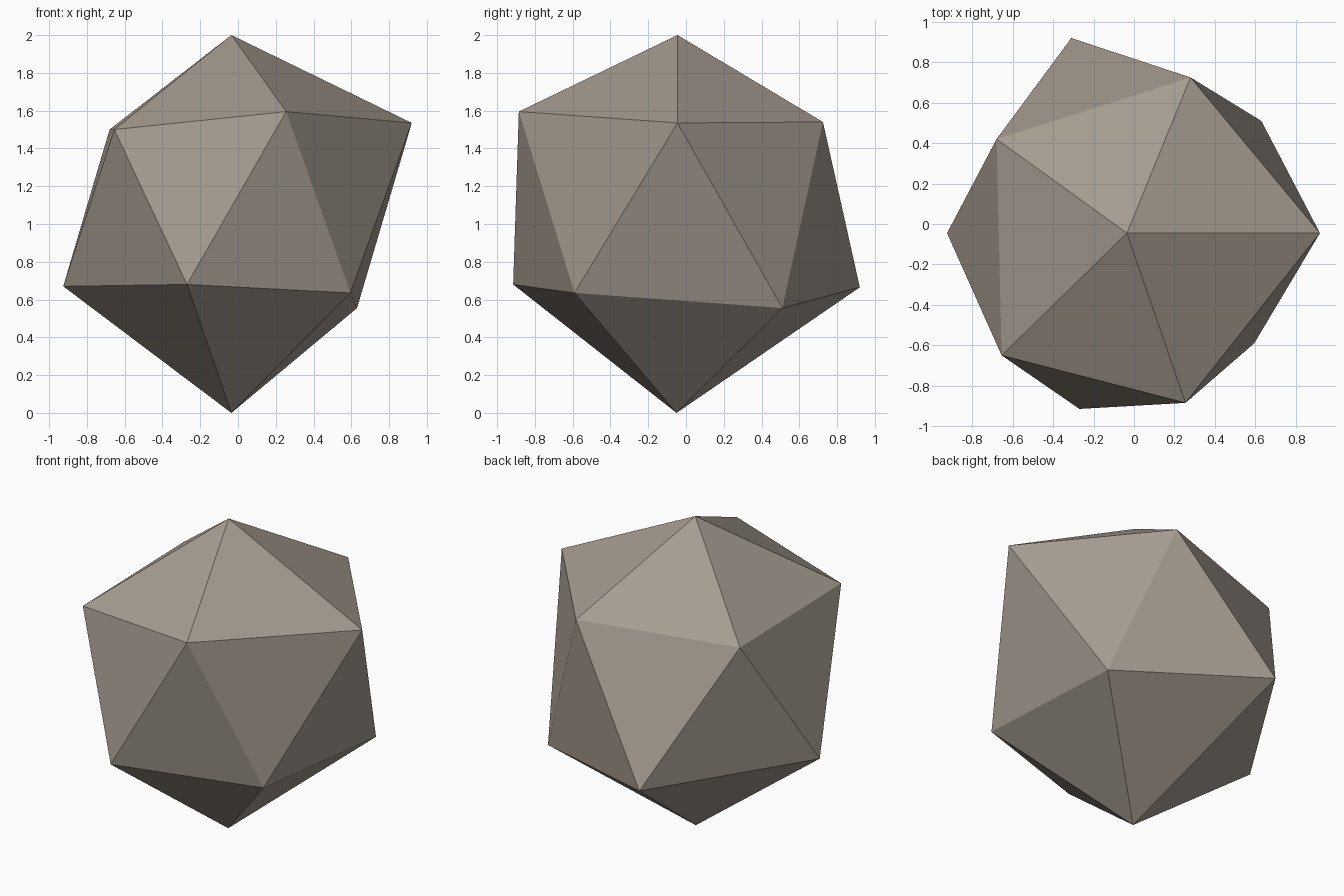
import bpy
import bmesh

if "Cube" in bpy.data.objects:
    bpy.data.objects.remove(bpy.data.objects["Cube"])

# Stone colour
stone = bpy.data.materials.new("warm_grey_stone")
stone.diffuse_color = (0.376, 0.328, 0.279, 1.0)
stone.use_nodes = True
stone.node_tree.nodes["Principled BSDF"].inputs["Base Color"].default_value = stone.diffuse_color

# Poles and the two staggered five-point rings, counter-clockwise from above
top_point = (-0.035, -0.045, 2.0)
bottom_point = (-0.035, -0.05, 0.0)
upper_ring = [(0.92, -0.045, 1.535), (0.28, 0.725, 1.54), (-0.68, 0.42, 1.50),
              (-0.655, -0.65, 1.50), (0.255, -0.885, 1.595)]
lower_ring = [(0.63, 0.51, 0.555), (-0.31, 0.92, 0.665), (-0.925, -0.045, 0.67),
              (-0.27, -0.915, 0.68), (0.595, -0.59, 0.635)]

bm = bmesh.new()
top = bm.verts.new(top_point)
bottom = bm.verts.new(bottom_point)
upper = [bm.verts.new(p) for p in upper_ring]
lower = [bm.verts.new(p) for p in lower_ring]

# Cap, zigzag belt and base, one fifth at a time
for i in range(5):
    j = (i + 1) % 5
    bm.faces.new((top, upper[i], upper[j]))
    bm.faces.new((upper[i], lower[i], upper[j]))
    bm.faces.new((lower[i], lower[j], upper[j]))
    bm.faces.new((bottom, lower[j], lower[i]))
bmesh.ops.recalc_face_normals(bm, faces=bm.faces)

# Faceted rock
mesh = bpy.data.meshes.new("rock")
bm.to_mesh(mesh)
bm.free()
mesh.materials.append(stone)
rock = bpy.data.objects.new("rock", mesh)
bpy.context.collection.objects.link(rock)
